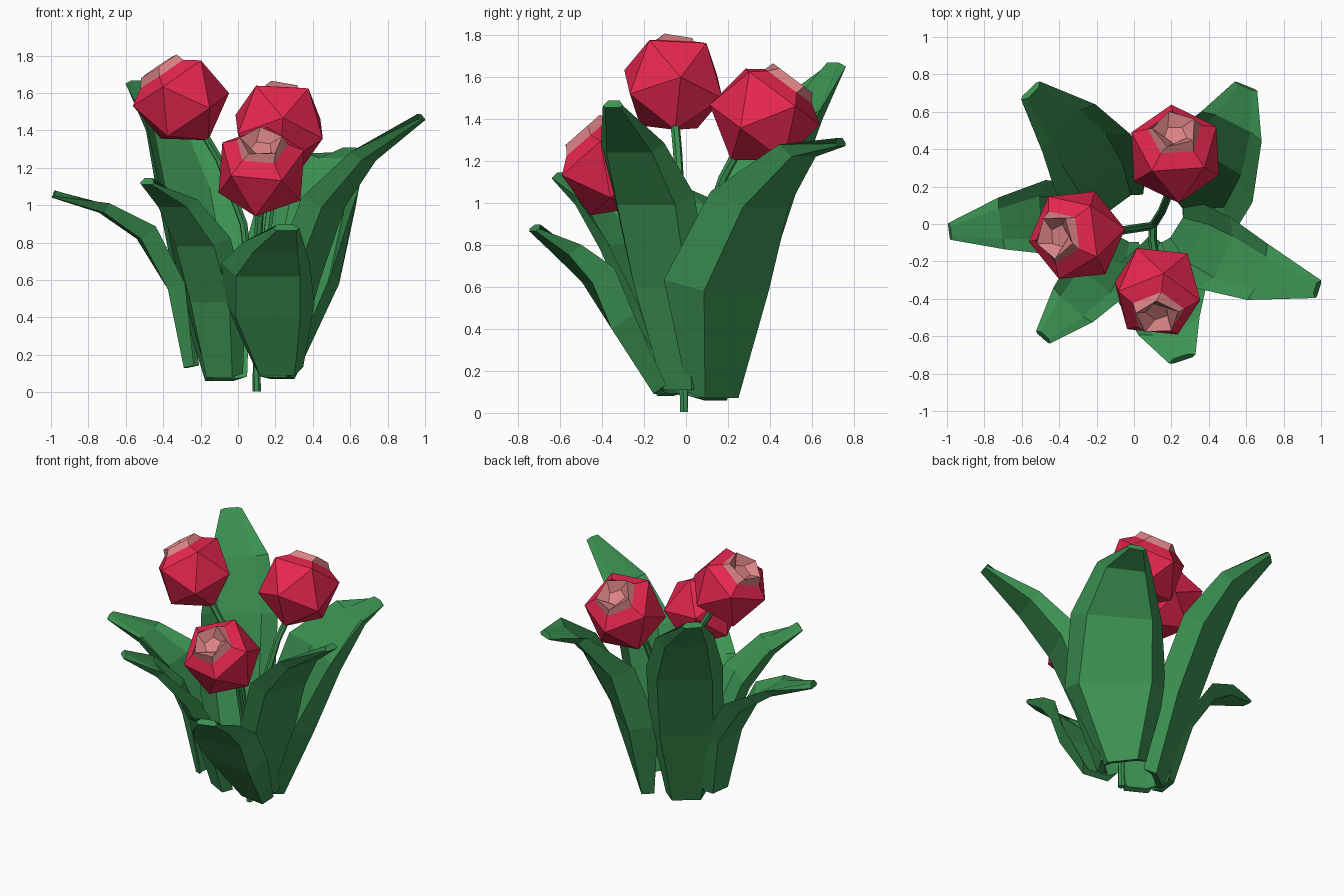
import bpy, bmesh, math
from mathutils import Vector

cube = bpy.data.objects.get("Cube")
if cube:
    bpy.data.objects.remove(cube, do_unlink=True)


def material(name, rgb):
    m = bpy.data.materials.new(name)
    m.use_nodes = True
    m.diffuse_color = (*rgb, 1)
    m.node_tree.nodes["Principled BSDF"].inputs["Base Color"].default_value = (*rgb, 1)
    return m


green = material("leaf green", (0.045, 0.29, 0.085))
red = material("petal red", (0.8, 0.02, 0.078))
pink = material("heart pink", (0.7, 0.23, 0.235))


def finish(bm, name, mats):
    bmesh.ops.recalc_face_normals(bm, faces=bm.faces)
    mesh = bpy.data.meshes.new(name)
    bm.to_mesh(mesh)
    bm.free()
    for m in mats:
        mesh.materials.append(m)
    ob = bpy.data.objects.new(name, mesh)
    bpy.context.collection.objects.link(ob)


def tangent(points, i):
    return (points[min(i + 1, len(points) - 1)] - points[max(i - 1, 0)]).normalized()


def bridge(bm, low, high, mat=0):
    n = len(low)
    for i in range(n):
        j = (i + 1) % n
        f = bm.faces.new((low[i], low[j], high[j], high[i]))
        f.material_index = mat


# Leaves: a sharp-edged cupped section swept along its keel, flatter at the tip
CUP = (0.6, 0.55, 0.5, 0.4, 0.2)
PANEL = 0.72
THICK = 0.04


def leaf(name, keel, widths):
    bm = bmesh.new()
    pts = [Vector(p) for p in keel]
    chord = (pts[-1] - pts[0]).normalized()
    previous = None
    for i, (p, w, cup) in enumerate(zip(pts, widths, CUP)):
        t = tangent(pts, i)
        lean = t.xy.normalized() + chord.xy.normalized() * 0.4
        side = Vector((lean.y, -lean.x, 0)).normalized()
        inward = side.cross(t).normalized()
        if inward.z < 0:
            inward.negate()
        fold = PANEL * w
        section = ((-w, cup * w), (-fold, 0), (fold, 0),
                   (w, cup * w), (fold * 0.8, THICK), (-fold * 0.8, THICK))
        row = [bm.verts.new(p + side * a + inward * b) for a, b in section]
        if previous:
            bridge(bm, previous, row)
        else:
            bm.faces.new(row)
        previous = row
    bm.faces.new(previous)
    finish(bm, name, [green])


leaf("left_leaf", [(0.26, -0.04, 0.11), (0.37, -0.12, 0.6), (0.51, -0.19, 0.99),
                   (0.70, -0.27, 1.24), (0.99, -0.35, 1.455)], (0.11, 0.2, 0.21, 0.16, 0.05))
leaf("right_leaf", [(-0.28, 0.01, 0.13), (-0.37, 0.03, 0.55), (-0.53, 0.03, 0.82),
                    (-0.73, 0.0, 0.96), (-0.99, -0.04, 1.04)], (0.1, 0.18, 0.2, 0.14, 0.045))
leaf("back_right_leaf", [(-0.1, 0.14, 0.06), (-0.2, 0.28, 0.6), (-0.29, 0.43, 1.08),
                         (-0.39, 0.56, 1.40), (-0.56, 0.72, 1.64)], (0.13, 0.24, 0.25, 0.19, 0.07))
leaf("back_left_leaf", [(0.24, 0.17, 0.07), (0.36, 0.24, 0.58), (0.44, 0.38, 0.98),
                        (0.54, 0.56, 1.22), (0.6, 0.74, 1.27)], (0.14, 0.33, 0.3, 0.18, 0.065))
leaf("front_right_leaf", [(-0.1, -0.1, 0.08), (-0.15, -0.21, 0.48), (-0.23, -0.33, 0.78),
                          (-0.35, -0.46, 0.99), (-0.49, -0.61, 1.11)], (0.11, 0.17, 0.18, 0.14, 0.05))
leaf("front_left_leaf", [(0.21, -0.14, 0.09), (0.16, -0.34, 0.40), (0.16, -0.47, 0.62),
                         (0.2, -0.59, 0.75), (0.26, -0.73, 0.865)], (0.13, 0.24, 0.24, 0.17, 0.075))


# Flower heads: open-topped faceted ball with a hollow faceted heart
def flower(name, centre, axis, size, spin):
    bm = bmesh.new()
    turn = Vector(axis).to_track_quat("Z", "Y")

    def place(r, z, angle):
        v = Vector((r * math.cos(angle), r * math.sin(angle), z)) * size
        return bm.verts.new(Vector(centre) + turn @ v)

    def ring(r, z, twist):
        return [place(r, z, spin + twist + math.tau * k / 5) for k in range(5)]

    step = math.pi / 5
    base = place(0, -1, 0)
    lower, upper, rim = ring(0.894, -0.447, 0), ring(0.894, 0.447, step), ring(0.56, 0.655, step)
    for k in range(5):
        n = (k + 1) % 5
        bm.faces.new((base, lower[n], lower[k]))
        bm.faces.new((lower[k], lower[n], upper[k]))
        bm.faces.new((lower[n], upper[n], upper[k]))
    bridge(bm, upper, rim)
    # Heart
    crown, dip = ring(0.46, 0.82, step * 1.3), ring(0.24, 0.62, step * 1.9)
    bridge(bm, rim, crown, 1)
    bridge(bm, crown, dip, 1)
    bm.faces.new(dip).material_index = 1
    finish(bm, name, [red, pink])


# Stems: six-sided tubes
def stem(name, path):
    bm = bmesh.new()
    pts = [Vector(p) for p in path]
    previous = None
    for i, p in enumerate(pts):
        turn = tangent(pts, i).to_track_quat("Z", "Y")
        row = []
        for k in range(6):
            a = math.tau * k / 6
            row.append(bm.verts.new(p + turn @ Vector((math.cos(a), math.sin(a), 0)) * 0.022))
        if previous:
            bridge(bm, previous, row)
        else:
            bm.faces.new(row)
        previous = row
    bm.faces.new(previous)
    finish(bm, name, [green])


FLOWERS = (
    ("right", (-0.305, -0.06, 1.565), (-0.54, -0.03, 0.8), 0.262, 0.4, (0.03, -0.02, 0.9)),
    ("back", (0.22, 0.375, 1.42), (0.0, 0.6, 0.8), 0.268, 0.4, (0.15, 0.07, 0.8)),
    ("front", (0.125, -0.36, 1.18), (0.0, -0.65, 0.74), 0.26, 0.8, (0.1, -0.1, 0.7)),
)
for label, centre, axis, size, spin, bend in FLOWERS:
    flower(label + "_flower", centre, axis, size, spin)
    end = Vector(centre) - Vector(axis).normalized() * size * 0.8
    neck = Vector(bend).lerp(end, 0.6) + Vector((0, 0, 0.05))
    stem(label + "_stem", [(0.1, -0.01, 0.005), (0.1, -0.01, 0.3), bend, neck, end])
